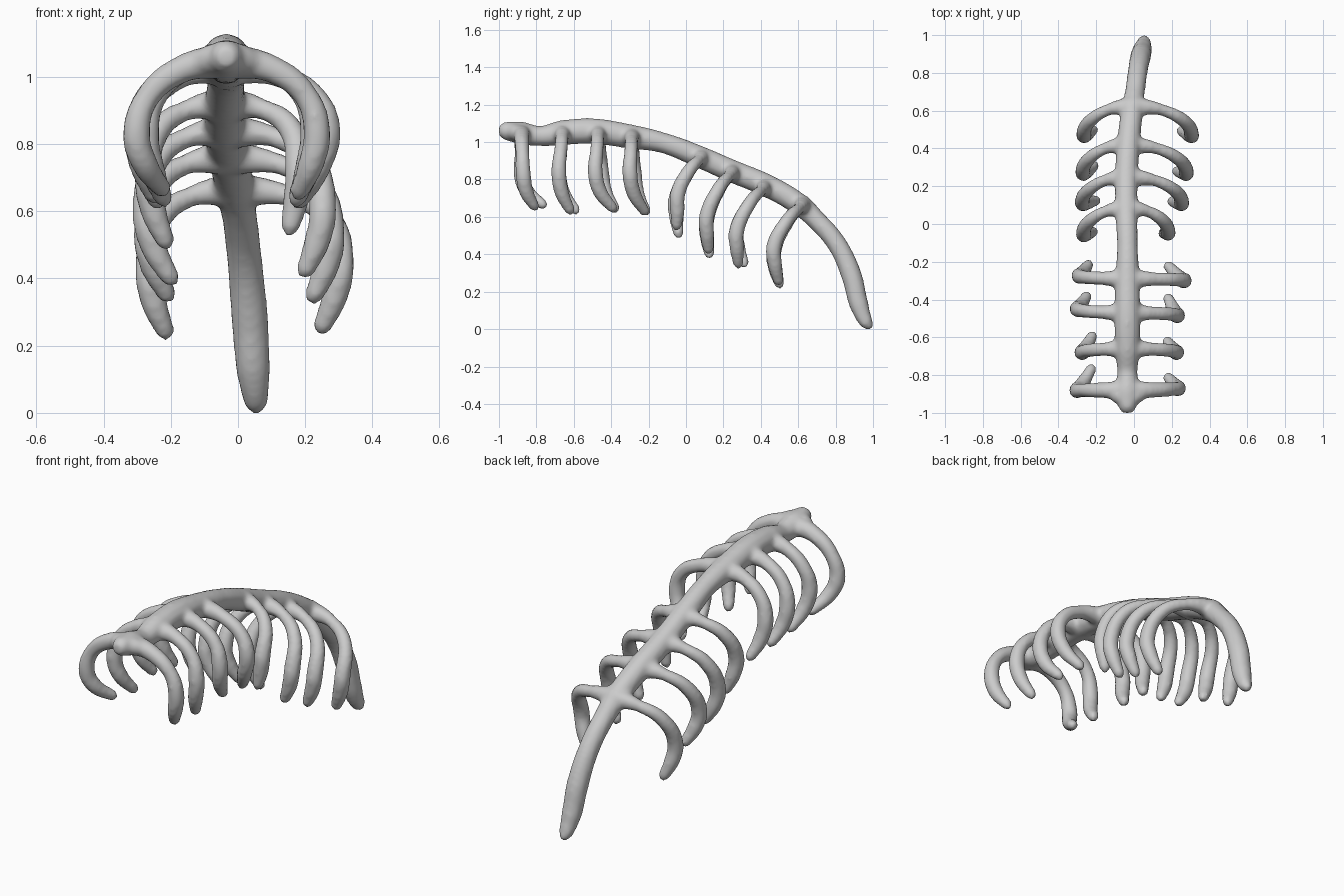
import bpy
from math import sin, cos, radians
from mathutils import Vector


def tube(name, points, radii):
    """Round tube with a radius at each point of a smooth path."""
    curve = bpy.data.curves.new(name, 'CURVE')
    curve.dimensions = '3D'
    curve.bevel_depth = 1.0
    curve.bevel_resolution = 4
    curve.resolution_u = 8
    curve.use_fill_caps = True
    s = curve.splines.new('BEZIER')
    s.bezier_points.add(len(points) - 1)
    for bp, p, r in zip(s.bezier_points, points, radii):
        bp.co = p
        bp.radius = r
        bp.handle_left_type = bp.handle_right_type = 'AUTO'
    ob = bpy.data.objects.new(name, curve)
    bpy.context.collection.objects.link(ob)
    return ob


def rib(name, root, outer, tip, thin, flat):
    """Rib leaves the spine, arches down to its widest point, then hooks in to the tip."""
    root, outer, tip = Vector(root), Vector(outer), Vector(tip)
    pts = [root]
    for a in (30, 62):
        s, c = sin(radians(a)), cos(radians(a))
        pts.append(Vector((root.x + (outer.x - root.x) * s,
                           outer.y + (root.y - outer.y) * c,
                           outer.z + (root.z - outer.z) * c ** flat)))
    pts.append(outer)
    d = tip - outer
    pts.append(outer + Vector((d.x * 0.33, d.y * 0.25, d.z * 0.52)))
    pts.append(tip)
    pts.append(tip + (tip - pts[-2]).normalized() * 0.024)
    return tube(name, pts, [0.054, thin, 0.037, 0.042, 0.040, 0.029, 0.013])


# Spine with a rounded front knob and a drooping tail: x, y, z, radius
spine = [(-0.035, -1.0, 1.06, 0.028), (-0.035, -0.97, 1.06, 0.049),
         (-0.035, -0.89, 1.05, 0.062), (-0.035, -0.78, 1.032, 0.054),
         (-0.035, -0.66, 1.05, 0.068), (-0.035, -0.5, 1.058, 0.07),
         (-0.035, -0.3, 1.03, 0.066), (-0.035, -0.12, 0.995, 0.055),
         (-0.04, 0.07, 0.922, 0.060), (-0.04, 0.25, 0.843, 0.062),
         (-0.03, 0.42, 0.773, 0.062), (-0.01, 0.6, 0.67, 0.060),
         (0.005, 0.7, 0.58, 0.053), (0.02, 0.81, 0.45, 0.053),
         (0.035, 0.887, 0.28, 0.056), (0.045, 0.925, 0.13, 0.052),
         (0.053, 0.965, 0.035, 0.038), (0.055, 0.99, 0.004, 0.018)]
parts = [tube("spine", [p[:3] for p in spine], [p[3] for p in spine])]

# Broad knob across the front end
parts.append(tube("front_knob",
                  [(-0.13, -0.89, 1.04), (-0.09, -0.905, 1.05), (-0.035, -0.92, 1.055),
                   (0.02, -0.905, 1.05), (0.06, -0.89, 1.04)],
                  [0.028, 0.044, 0.052, 0.044, 0.028]))

# Rib pairs: root (y, z), right outer, right tip, left outer, left tip, shoulder radius
ribs = [
    ((-0.88, 1.05), (0.235, -0.87, 0.83), (0.18, -0.81, 0.655), (-0.302, -0.88, 0.82), (-0.225, -0.765, 0.665), 0.042),
    ((-0.66, 1.05), (0.225, -0.68, 0.84), (0.175, -0.62, 0.635), (-0.275, -0.68, 0.83), (-0.22, -0.59, 0.635), 0.036),
    ((-0.47, 1.05), (0.23, -0.485, 0.84), (0.18, -0.39, 0.645), (-0.30, -0.45, 0.83), (-0.25, -0.38, 0.645), 0.036),
    ((-0.29, 1.03), (0.265, -0.30, 0.84), (0.18, -0.22, 0.628), (-0.29, -0.275, 0.82), (-0.24, -0.213, 0.628), 0.036),
    ((0.085, 0.92), (0.18, -0.045, 0.72), (0.155, -0.05, 0.55), (-0.267, -0.055, 0.69), (-0.215, -0.04, 0.508), 0.031),
    ((0.25, 0.84), (0.252, 0.11, 0.60), (0.20, 0.12, 0.423), (-0.272, 0.11, 0.58), (-0.20, 0.125, 0.4), 0.031),
    ((0.42, 0.76), (0.277, 0.27, 0.52), (0.225, 0.28, 0.347), (-0.27, 0.27, 0.52), (-0.21, 0.31, 0.35), 0.031),
    ((0.625, 0.665), (0.305, 0.47, 0.44), (0.25, 0.495, 0.255), (-0.265, 0.47, 0.415), (-0.215, 0.50, 0.24), 0.031),
]
for i, (root, ro, rt, lo, lt, thin) in enumerate(ribs, 1):
    rx = -0.01 if i == 8 else -0.035
    flat = 0.9 if i < 5 else 0.6
    parts.append(rib(f"rib_right_{i}", (rx, *root), ro, rt, thin, flat))
    parts.append(rib(f"rib_left_{i}", (rx, *root), lo, lt, thin, flat))

# Fuse all tubes into one smooth blended skeleton
bpy.ops.object.select_all(action='DESELECT')
for ob in parts:
    ob.select_set(True)
bpy.context.view_layer.objects.active = parts[0]
bpy.ops.object.convert(target='MESH')
bpy.ops.object.join()
body = bpy.context.view_layer.objects.active
body.name = "spine_with_ribs"

fuse = body.modifiers.new("fuse", 'REMESH')
fuse.mode = 'VOXEL'
fuse.voxel_size = 0.012
fuse.use_smooth_shade = True
blend = body.modifiers.new("blend", 'SMOOTH')
blend.factor = 0.5
blend.iterations = 7
bpy.ops.object.convert(target='MESH')
bpy.ops.object.shade_smooth()
